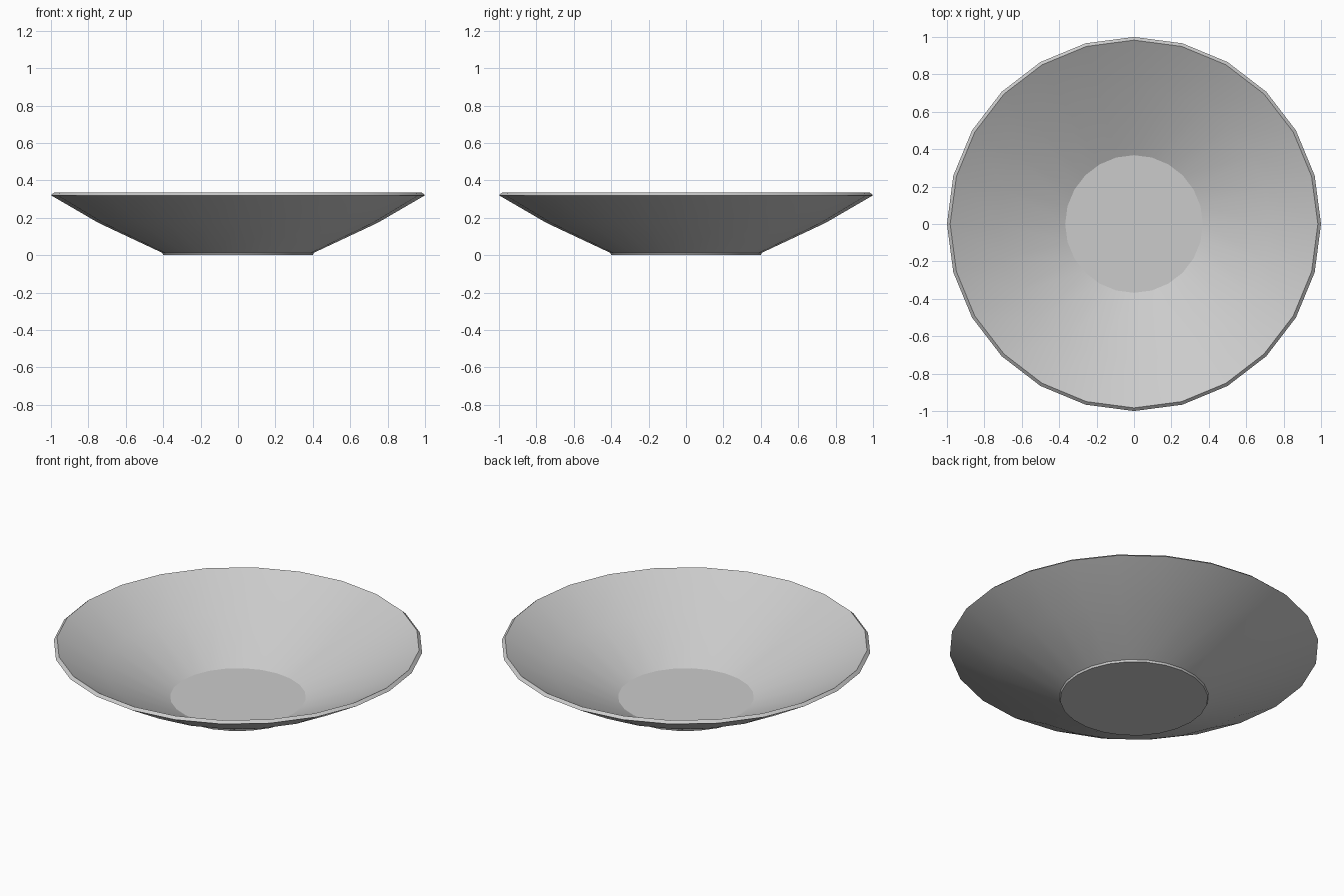
import bpy, bmesh, math

if "Cube" in bpy.data.objects:
    bpy.data.objects.remove(bpy.data.objects["Cube"])

SIDES = 24
# Bowl cross-section (radius, height): foot, outer wall, rim, inner wall, floor
PROFILE = [(0.40, 0.0), (0.404, 0.012), (0.745, 0.172), (1.0, 0.32),
           (0.983, 0.335), (0.725, 0.187), (0.368, 0.018)]

bm = bmesh.new()
rings = []
for r, z in PROFILE:
    rings.append([bm.verts.new((r * math.cos(2 * math.pi * i / SIDES),
                                r * math.sin(2 * math.pi * i / SIDES), z))
                  for i in range(SIDES)])

# Walls between successive rings
for a, b in zip(rings, rings[1:]):
    for i in range(SIDES):
        j = (i + 1) % SIDES
        bm.faces.new((a[i], a[j], b[j], b[i]))

# Underside and inner floor
bm.faces.new(rings[0][::-1])
bm.faces.new(rings[-1])
bmesh.ops.recalc_face_normals(bm, faces=bm.faces)

mesh = bpy.data.meshes.new("bowl")
bm.to_mesh(mesh)
bm.free()
bowl = bpy.data.objects.new("bowl", mesh)
bpy.context.collection.objects.link(bowl)

# Smooth walls, sharp rim, foot and floor edge
bpy.context.view_layer.objects.active = bowl
bowl.select_set(True)
bpy.ops.object.shade_smooth_by_angle(angle=math.radians(20))
